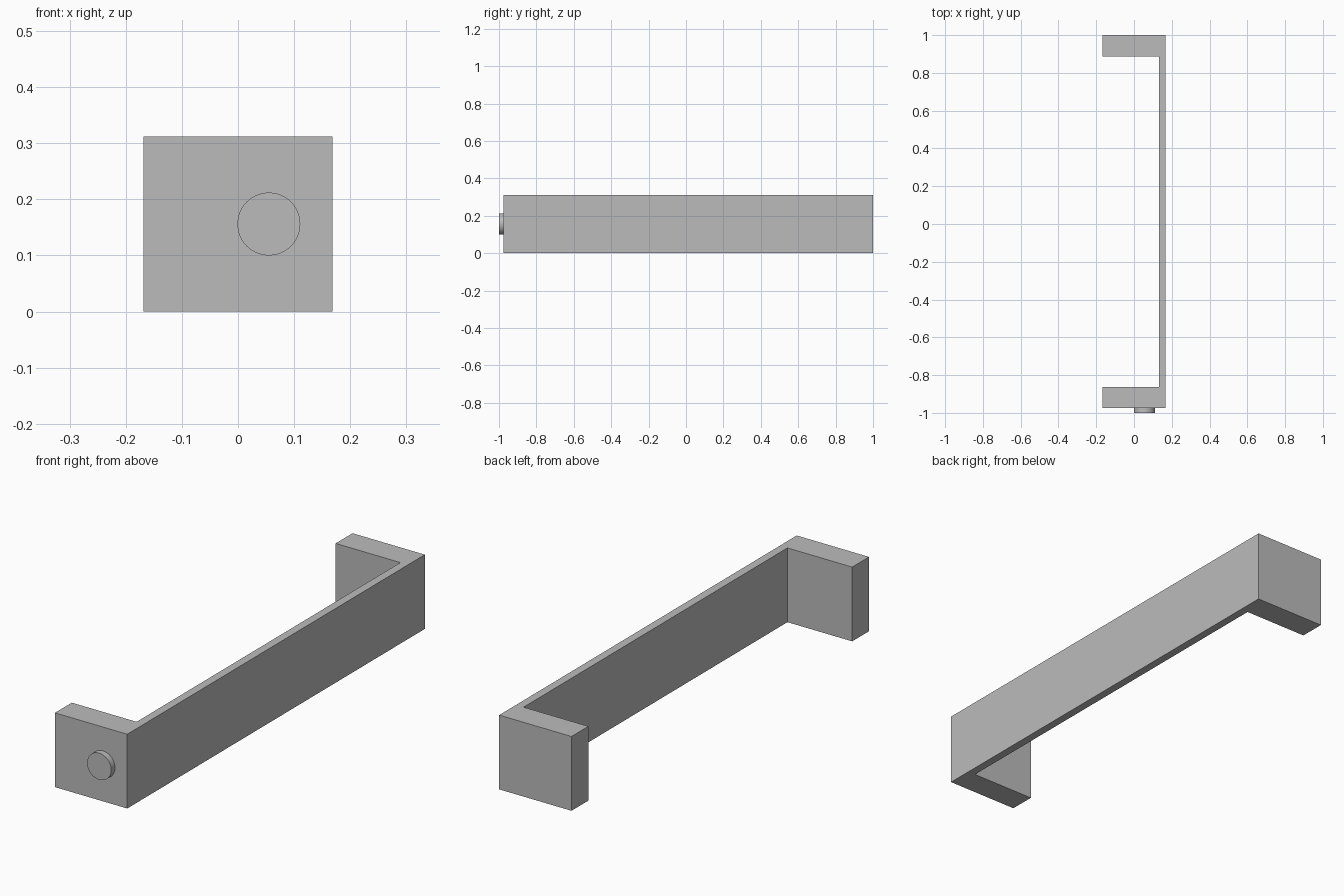
import bpy, bmesh, math

cube = bpy.data.objects.get("Cube")
if cube:
    bpy.data.objects.remove(cube, do_unlink=True)

HEIGHT = 0.312
HALF_WIDTH = 0.168
INNER_X = 0.133       # inner face of the thin back plate
FRONT, BACK = -0.975, 1.0
BLOCK = 0.112         # thickness of the end blocks

grey = bpy.data.materials.new("plain grey")
grey.use_nodes = True
colour = (0.5, 0.5, 0.5, 1)
grey.diffuse_color = colour
grey.node_tree.nodes["Principled BSDF"].inputs["Base Color"].default_value = colour

# Bracket: a C-shaped profile extruded upwards
profile = [
    (-HALF_WIDTH, FRONT), (HALF_WIDTH, FRONT),
    (HALF_WIDTH, BACK), (-HALF_WIDTH, BACK),
    (-HALF_WIDTH, BACK - BLOCK), (INNER_X, BACK - BLOCK),
    (INNER_X, FRONT + BLOCK), (-HALF_WIDTH, FRONT + BLOCK),
]
bm = bmesh.new()
base = bm.faces.new([bm.verts.new((x, y, 0)) for x, y in profile])
top = bmesh.ops.extrude_face_region(bm, geom=[base], use_keep_orig=True)
verts = [g for g in top["geom"] if isinstance(g, bmesh.types.BMVert)]
bmesh.ops.translate(bm, vec=(0, 0, HEIGHT), verts=verts)
bmesh.ops.recalc_face_normals(bm, faces=bm.faces)
mesh = bpy.data.meshes.new("bracket")
bm.to_mesh(mesh)
bm.free()
bracket = bpy.data.objects.new("bracket", mesh)
bpy.context.collection.objects.link(bracket)
mesh.materials.append(grey)

# Round peg on the front block, sunk slightly into it
tip, root = -1.0, FRONT + 0.02
bpy.ops.mesh.primitive_cylinder_add(
    vertices=64, radius=0.056, depth=root - tip,
    location=(0.055, (tip + root) / 2, HEIGHT / 2),
    rotation=(math.pi / 2, 0, 0))
peg = bpy.context.object
peg.name = "front_peg"
peg.data.materials.append(grey)
bpy.ops.object.shade_smooth_by_angle(angle=math.radians(30))
